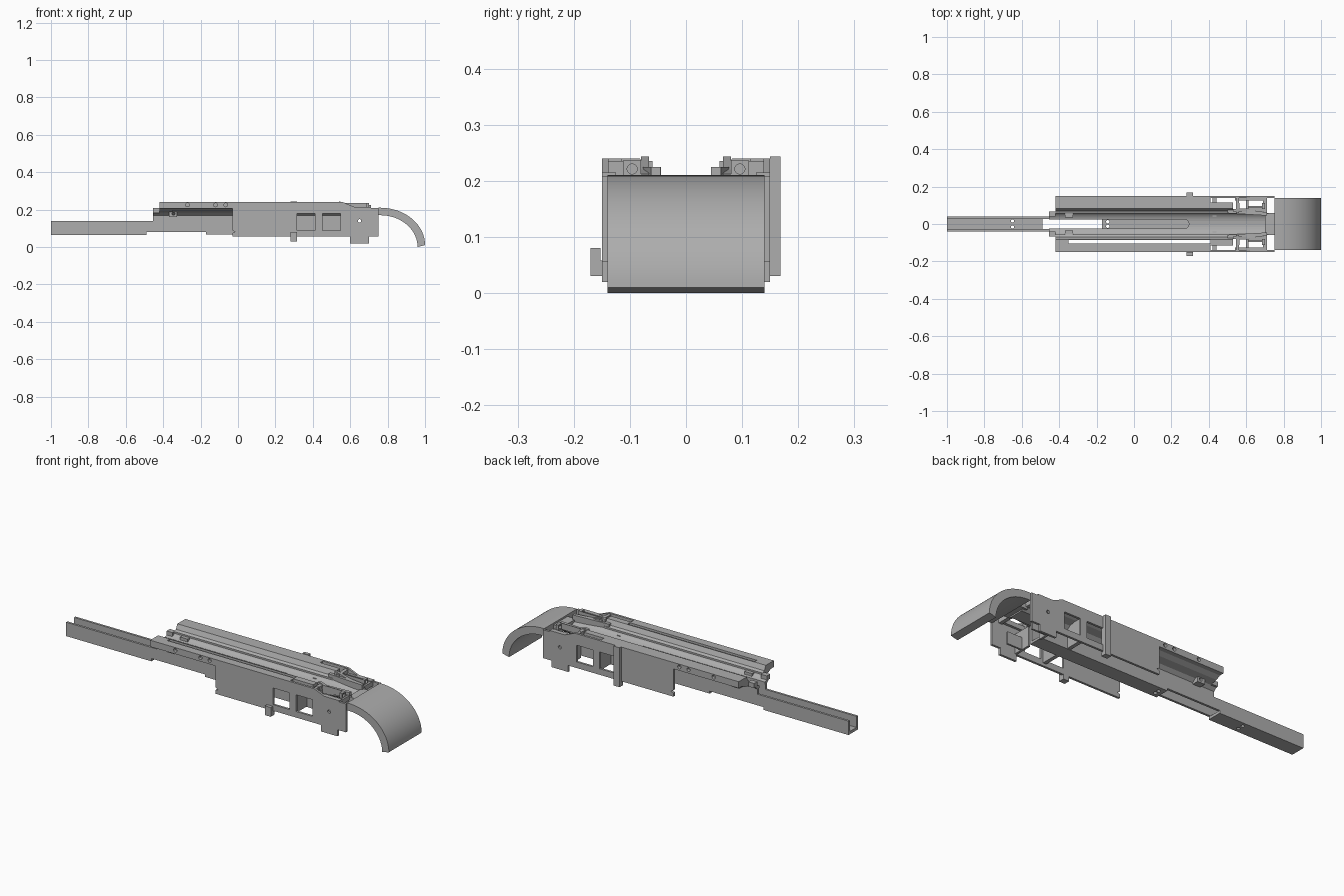
import bpy, bmesh, math
from mathutils import Vector

cube = bpy.data.objects.get("Cube")
if cube:
    bpy.data.objects.remove(cube, do_unlink=True)

grey = bpy.data.materials.new("machined grey")
grey.use_nodes = True
COLOR = (0.42, 0.42, 0.42, 1)
grey.diffuse_color = COLOR
grey.node_tree.nodes["Principled BSDF"].inputs["Base Color"].default_value = COLOR


def prism(name, points, axis, lo, hi):
    """Extrude a 2D outline along one axis (points use the other two, in order)."""
    def place(p, t):
        v = list(p)
        v.insert("xyz".index(axis), t)
        return Vector(v)
    bm = bmesh.new()
    face = bm.faces.new([bm.verts.new(place(p, lo)) for p in points])
    out = bmesh.ops.extrude_face_region(bm, geom=[face])
    shift = place((0, 0), hi - lo)
    bmesh.ops.translate(bm, vec=shift, verts=[g for g in out["geom"] if isinstance(g, bmesh.types.BMVert)])
    bmesh.ops.recalc_face_normals(bm, faces=bm.faces)
    mesh = bpy.data.meshes.new(name)
    bm.to_mesh(mesh)
    bm.free()
    mesh.materials.append(grey)
    obj = bpy.data.objects.new(name, mesh)
    bpy.context.collection.objects.link(obj)
    return obj


def box(name, x0, x1, y0, y1, z0, z1):
    return prism(name, [(x0, y0), (x1, y0), (x1, y1), (x0, y1)], "z", z0, z1)


def disc(name, a, b, r, axis, lo, hi):
    pts = [(a + r * math.cos(i * math.tau / 16), b + r * math.sin(i * math.tau / 16)) for i in range(16)]
    return prism(name, pts, axis, lo, hi)


def cut(obj, cutters):
    """Subtract the cutters, bake the result and remove them."""
    for c in cutters:
        mod = obj.modifiers.new("cut", "BOOLEAN")
        mod.operation, mod.object, mod.solver = "DIFFERENCE", c, "EXACT"
    bpy.context.view_layer.update()
    graph = bpy.context.evaluated_depsgraph_get()
    baked = bpy.data.meshes.new_from_object(obj.evaluated_get(graph))
    obj.modifiers.clear()
    obj.data = baked
    for c in cutters:
        bpy.data.objects.remove(c, do_unlink=True)


# Front rail: open channel with a drilled floor
floor = box("rail_floor", -1, -0.49, -0.04, 0.04, 0.065, 0.08)
cut(floor, [disc("drill", -0.65, y, 0.009, "z", 0, 0.2) for y in (-0.016, 0.016)])

# Centre box floor behind the open section
floor = box("centre_floor", -0.17, 0.6, -0.04, 0.04, 0.067, 0.08)
cut(floor, [disc("drill", -0.16 + 0.02, y, 0.009, "z", 0, 0.2) for y in (-0.012, 0.012)])

# Shallow trough with a long feed slot
N = 12
arc = [(0.058 * math.cos(math.pi * i / N), 0.208 - 0.03 * math.sin(math.pi * i / N)) for i in range(N + 1)]
trough = prism("trough", arc + [(-0.06, 0.185), (-0.04, 0.168), (0.04, 0.168), (0.06, 0.185)], "x", -0.455, 0.72)
cut(trough, [box("slot", -0.6, 0.27, -0.024, 0.024, 0.1, 0.3),
             disc("slot_end", 0.27, 0, 0.0239, "z", 0.1, 0.3)])
box("neck", 0.7, 0.765, -0.06, 0.06, 0.175, 0.2)

for side, s in (("left", 1), ("right", -1)):
    def sbox(name, x0, x1, y0, y1, z0, z1):
        return box(side + "_" + name, x0, x1, min(s * y0, s * y1), max(s * y0, s * y1), z0, z1)

    def sprism(name, pts, axis, lo, hi):
        if axis == "x":
            return prism(side + "_" + name, [(s * y, z) for y, z in pts], axis, lo, hi)
        return prism(side + "_" + name, pts, axis, s * lo, s * hi)

    # Channel walls running from the rail tip into the body
    sprism("rail_wall", [(-1, 0.065), (-0.49, 0.065), (-0.49, 0.08), (-0.17, 0.08), (-0.17, 0.067),
                         (0.6, 0.067), (0.6, 0.18), (-0.455, 0.18), (-0.455, 0.14), (-1, 0.14)],
           "y", 0.028, 0.04)

    # Top deck: outer lip, slanted underside, step down to the trough
    deck = sprism("deck", [(0.15, 0.24), (0.15, 0.205), (0.125, 0.205), (0.1, 0.192), (0.055, 0.183),
                           (0.055, 0.208), (0.07, 0.215), (0.082, 0.24)], "x", -0.42, 0.53)
    cutters = [disc("hole", x, 0.225, 0.01, "y", s * 0.135, s * 0.2) for x in (-0.27, -0.12, -0.065)]
    cutters.append(sbox("pocket", 0.41, 0.54, 0.115, 0.14, 0.1, 0.3))
    if s < 0:
        cutters.append(sbox("long_slot", -0.35, 0.41, 0.085, 0.105, 0.1, 0.3))
    cut(deck, cutters)
    sbox("deck_ledge", -0.455, -0.42, 0.04, 0.068, 0.183, 0.208)

    # Body side plate with two windows
    plate = sprism("side_plate", [(-0.03, 0.055), (0.6, 0.055), (0.6, 0.02), (0.7, 0.02), (0.7, 0.055),
                                  (0.75, 0.055), (0.75, 0.208), (0.71, 0.208), (0.71, 0.215), (0.62, 0.215),
                                  (0.56, 0.24), (-0.03, 0.24), (-0.03, 0.09), (-0.015, 0.08), (-0.03, 0.075)],
                   "y", 0.138, 0.15)
    cut(plate, [sbox("window", x, x + 0.097, 0.1, 0.2, 0.088, 0.178) for x in (0.315, 0.452)]
        + [disc("pin_hole", 0.65, 0.14, 0.009, "y", s * 0.1, s * 0.2)])

    # Inner foot pocket and cross web under the rear
    sbox("foot_web", 0.6, 0.612, 0.04, 0.14, 0.055, 0.16)
    sbox("foot_inner", 0.6, 0.7, 0.085, 0.095, 0.055, 0.12)
    sbox("window_web", 0.42, 0.44, 0.04, 0.14, 0.07, 0.19)

    # Drilled front lug under the deck
    lug = sbox("lug", -0.37, -0.325, 0.035, 0.075, 0.16, 0.2)
    cut(lug, [disc("lug_hole", -0.345, 0.178, 0.008, "y", -0.2, 0.2)])

    # Rear hinge: ears, drilled barrel and flared guide
    sbox("hinge_ear", 0.54, 0.71, 0.125, 0.138, 0.19, 0.215)
    barrel = sbox("hinge_barrel", 0.545, 0.7, 0.08, 0.112, 0.205, 0.236)
    cut(barrel, [disc("bore", s * 0.096, 0.221, 0.009, "x", 0.4, 0.8),
                 sbox("gap", 0.565, 0.685, 0.084, 0.12, 0.1, 0.3)])
    sbox("hinge_bar", 0.545, 0.562, 0.06, 0.138, 0.185, 0.235)
    sbox("hinge_rear_bar", 0.69, 0.71, 0.06, 0.138, 0.185, 0.21)
    guide = [(0.5, 0.058), (0.71, 0.045), (0.71, 0.062), (0.6, 0.078), (0.5, 0.082)]
    prism(side + "_guide", [(x, s * y) for x, y in guide], "z", 0.19, 0.225)
    sprism("guide_wing", [(0.53, 0.24), (0.545, 0.243), (0.62, 0.22), (0.7, 0.212), (0.7, 0.2), (0.53, 0.2)],
           "y", 0.066, 0.08)

# Tall strap on the left, short catch on the right
box("left_strap", 0.28, 0.315, 0.15, 0.168, 0.03, 0.243)
box("left_strap_foot", 0.28, 0.315, 0.138, 0.168, 0.03, 0.05)
box("right_catch", 0.28, 0.315, -0.17, -0.152, 0.03, 0.08)
box("right_catch_foot", 0.28, 0.315, -0.17, -0.138, 0.03, 0.058)

# Curved rear rest
M = 24
angles = [math.pi / 2 * i / M for i in range(M + 1)]
outer = [(0.76 + 0.24 * math.sin(a), 0.01 + 0.2 * math.cos(a)) for a in angles]
inner = [(0.76 + 0.2 * math.sin(a), 0.17 * math.cos(a)) for a in reversed(angles)]
rest = prism("rear_rest", [(0.75, 0.21)] + outer + inner + [(0.75, 0.17)], "y", -0.14, 0.14)
bpy.context.view_layer.objects.active = rest
bpy.ops.object.select_all(action="DESELECT")
rest.select_set(True)
bpy.ops.object.shade_smooth_by_angle(angle=math.radians(30))
